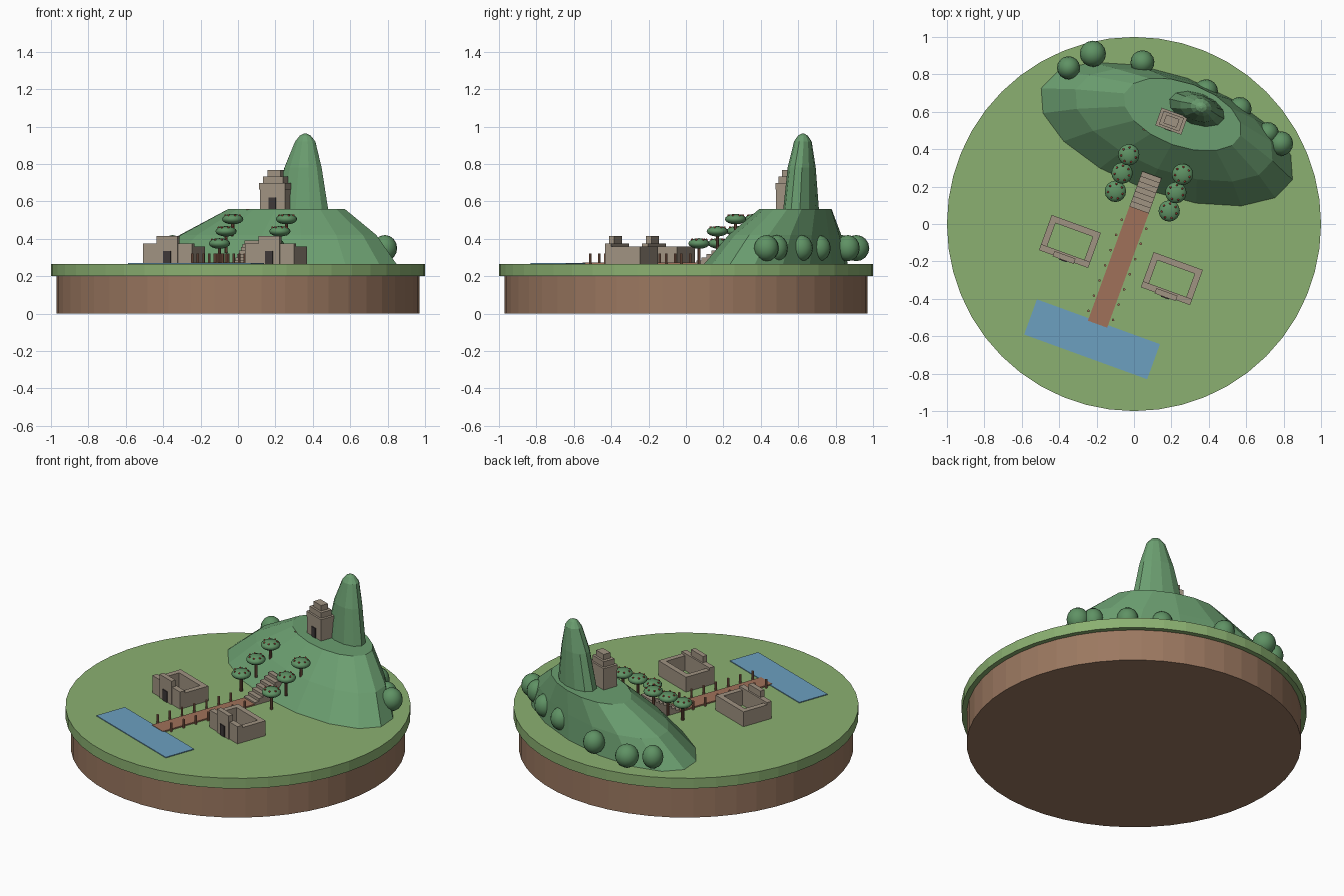
import bpy, bmesh, math
from mathutils import Matrix, Vector

cube = bpy.data.objects.get("Cube")
if cube:
    bpy.data.objects.remove(cube)

GROUND = 0.265
PLATEAU = 0.56
SITE = Matrix.Rotation(math.radians(-20), 4, 'Z')  # everything follows the avenue's axis


def material(name, rgb):
    linear = [((c / 255 + 0.055) / 1.055) ** 2.4 for c in rgb] + [1]
    m = bpy.data.materials.new(name)
    m.use_nodes = True
    m.diffuse_color = linear
    m.node_tree.nodes["Principled BSDF"].inputs["Base Color"].default_value = linear
    return m


grass = material("grass", (139, 176, 113))
earth = material("earth", (155, 120, 96))
hill_green = material("hill green", (107, 158, 112))
leaf = material("leaf green", (95, 146, 100))
stone = material("stone", (160, 147, 130))
clay = material("clay path", (160, 113, 90))
water = material("water", (108, 160, 192))
dark = material("dark doorway", (62, 56, 56))
bark = material("bark", (118, 82, 66))
red = material("red fruit", (178, 66, 56))


def finish(bm, name, mat, smooth=False):
    bmesh.ops.recalc_face_normals(bm, faces=bm.faces)
    mesh = bpy.data.meshes.new(name)
    bm.to_mesh(mesh)
    bm.free()
    mesh.materials.append(mat)
    for p in mesh.polygons:
        p.use_smooth = smooth
    ob = bpy.data.objects.new(name, mesh)
    ob.matrix_world = SITE
    bpy.context.collection.objects.link(ob)
    return ob


def add_box(bm, x, y, z0, w, d, h):
    m = Matrix.Translation((x, y, z0 + h / 2)) @ Matrix.Diagonal((w, d, h, 1))
    bmesh.ops.create_cube(bm, size=1, matrix=m)


def add_cylinder(bm, x, y, z0, z1, r, sides):
    bmesh.ops.create_cone(bm, cap_ends=True, segments=sides, radius1=r, radius2=r,
                          depth=z1 - z0, matrix=Matrix.Translation((x, y, (z0 + z1) / 2)))


def add_ball(bm, x, y, z, r, h, sides=16):
    m = Matrix.Translation((x, y, z)) @ Matrix.Diagonal((r, r, h, 1))
    bmesh.ops.create_uvsphere(bm, u_segments=sides, v_segments=sides // 2, radius=1, matrix=m)


def boxes(name, mat, items):
    bm = bmesh.new()
    for item in items:
        add_box(bm, *item)
    return finish(bm, name, mat)


def loft(name, mat, rings, sides):
    """Stack elliptical rings given as (x, y, z, half width, half depth)."""
    bm = bmesh.new()
    loops = []
    for x, y, z, a, b in rings:
        angles = [math.tau * i / sides for i in range(sides)]
        loops.append([bm.verts.new((x + a * math.cos(t), y + b * math.sin(t), z)) for t in angles])
    for low, high in zip(loops, loops[1:]):
        for i in range(sides):
            j = (i + 1) % sides
            bm.faces.new((low[i], low[j], high[j], high[i]))
    bm.faces.new(loops[0])
    bm.faces.new(loops[-1])
    return finish(bm, name, mat)


# Round base
for name, mat, z0, z1, r in (("earth_base", earth, 0, 0.2, 0.97),
                             ("grass_disc", grass, 0.2, GROUND, 1.0)):
    bm = bmesh.new()
    add_cylinder(bm, 0, 0, z0, z1, r, 48)
    ob = finish(bm, name, mat)
    ob.matrix_world = Matrix.Identity(4)

# Hill and rock spire
loft("hill", hill_green, [(0, 0.51, GROUND - 0.005, 0.72, 0.32),
                          (0.02, 0.57, 0.42, 0.56, 0.25),
                          (0.044, 0.639, PLATEAU, 0.33, 0.17)], 16)
loft("spire", hill_green, [(0.105, 0.693, PLATEAU - 0.01, 0.157, 0.085),
                           (0.115, 0.70, 0.78, 0.106, 0.07),
                           (0.124, 0.71, 0.92, 0.057, 0.046),
                           (0.124, 0.71, 0.952, 0.03, 0.025),
                           (0.124, 0.71, 0.962, 0.008, 0.007)], 12)

# Pool, avenue and plaza
boxes("pool", water, [(0, -0.656, GROUND - 0.004, 0.7, 0.2, 0.009)])
boxes("avenue", clay, [(0, -0.24, GROUND - 0.004, 0.11, 0.66, 0.012)])
boxes("plaza", clay, [(0, 0.585, PLATEAU - 0.013, 0.26, 0.19, 0.012)])

# Posts along the avenue
bm = bmesh.new()
for side in (-1, 1):
    for i in range(7):
        add_cylinder(bm, side * 0.07, -0.52 + i * 0.0865, GROUND, 0.32, 0.007, 8)
finish(bm, "avenue_posts", clay)

# Stairs up the hill
STEPS = 7
run = 0.2 / STEPS
boxes("stairs", stone, [(0, 0.08 + (i + 0.5) * run, GROUND, 0.11, run, 0.018 * (i + 1))
                        for i in range(STEPS)])

# Two walled courts with gate towers
for label, x in (("right", -0.29), ("left", 0.29)):
    y, w, d, t = -0.205, 0.28, 0.2, 0.034
    boxes(label + "_court_walls", stone, [
        (x, y - d / 2 + t / 2, GROUND, w, t, 0.11),
        (x, y + d / 2 - t / 2, GROUND, w, t, 0.095),
        (x - w / 2 + t / 2, y, GROUND, t, d - 2 * t, 0.095),
        (x + w / 2 - t / 2, y, GROUND, t, d - 2 * t, 0.095)])
    boxes(label + "_court_gate", stone, [(x, y - d / 2 + 0.009, GROUND, 0.12, 0.03, 0.15)])
    boxes(label + "_court_door", dark, [(x, y - d / 2 - 0.007, GROUND, 0.044, 0.008, 0.07)])

# Stepped temple
tiers = ((0.142, 0.095, 0.0, 0.105), (0.148, 0.1, 0.105, 0.035),
         (0.115, 0.076, 0.14, 0.035), (0.075, 0.048, 0.175, 0.035))
boxes("temple", stone, [(0, 0.585, PLATEAU - 0.002 + z, w, d, h) for w, d, z, h in tiers])
boxes("temple_door", dark, [(0, 0.536, PLATEAU, 0.04, 0.007, 0.062)])

# Orchard trees with fruit, mirrored across the stairs
trunks, crowns, fruit = bmesh.new(), bmesh.new(), bmesh.new()
for side in (-1, 1):
    for i in range(3):
        x, y, z = side * 0.153, 0.13 + i * 0.104, 0.375 + i * 0.065
        add_cylinder(trunks, x, y, z - 0.115, z, 0.009, 8)
        add_ball(crowns, x, y, z, 0.057, 0.028)
        for k in range(7):
            a = math.tau * k / 7
            add_ball(fruit, x + 0.04 * math.cos(a), y + 0.04 * math.sin(a), z + 0.02, 0.006, 0.006, 8)
finish(trunks, "orchard_trunks", bark)
finish(crowns, "orchard_crowns", leaf, True)
finish(fruit, "orchard_fruit", red, True)

# Bushes round the back of the hill
bm = bmesh.new()
for x, y, r in ((-0.35, 0.835, 0.062), (-0.22, 0.91, 0.07), (0.045, 0.865, 0.064),
                (0.385, 0.71, 0.064), (0.565, 0.615, 0.064), (0.715, 0.485, 0.06),
                (0.785, 0.43, 0.066)):
    p = SITE.inverted() @ Vector((x, y, 0.35))
    add_ball(bm, *p, r, 0.07)
finish(bm, "back_bushes", leaf, True)
